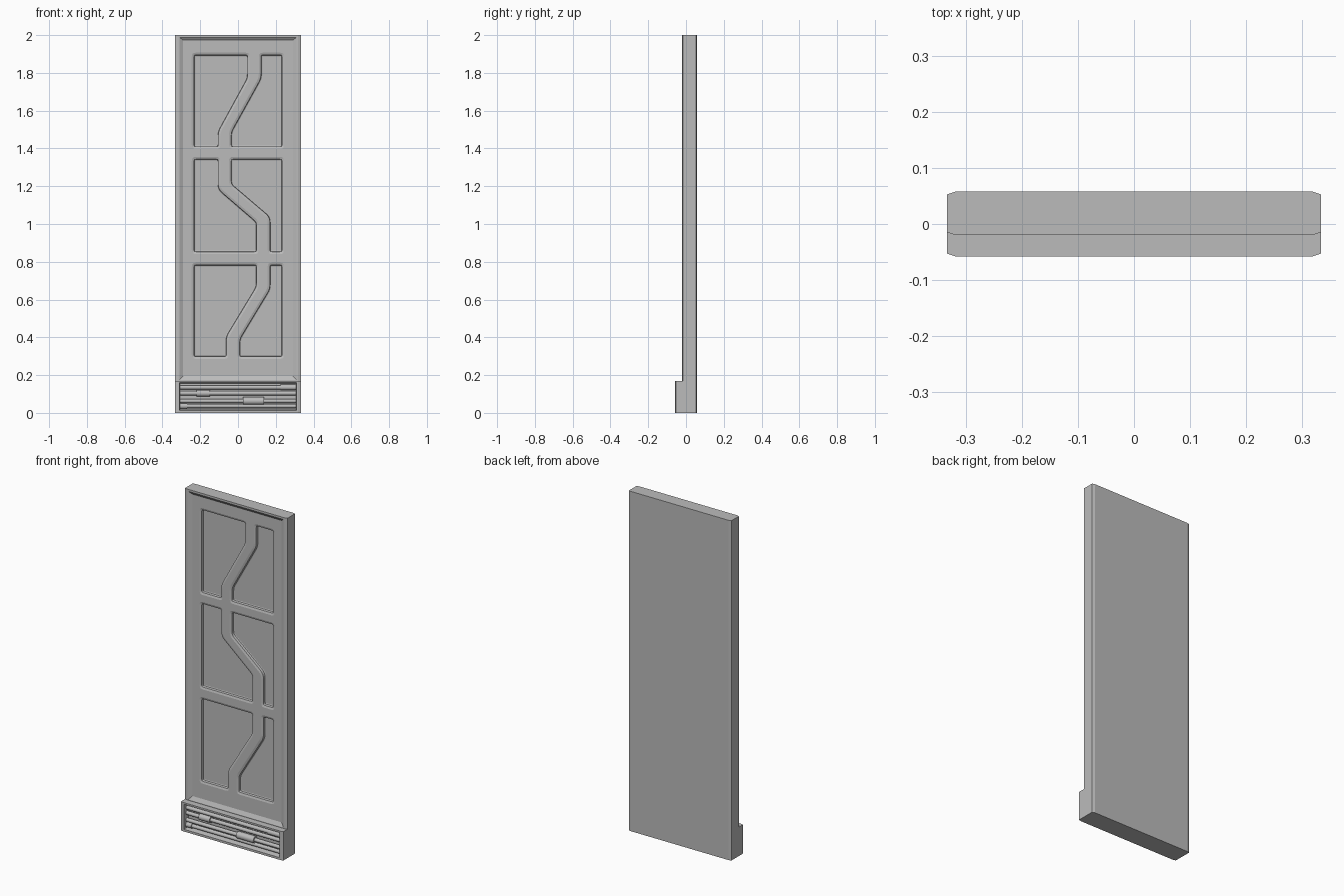
import bpy, bmesh, math
from mathutils import Vector, Matrix

cube = bpy.data.objects.get("Cube")
if cube:
    bpy.data.objects.remove(cube)

grey = bpy.data.materials.new("metal_grey")
grey.use_nodes = True
grey.diffuse_color = (0.5, 0.5, 0.5, 1)
grey.node_tree.nodes["Principled BSDF"].inputs["Base Color"].default_value = (0.5, 0.5, 0.5, 1)

WIDTH, BACK, CHAMFER = 0.333, 0.058, 0.015
FACE = WIDTH - CHAMFER


def finish(bm, name, smooth=False):
    bmesh.ops.remove_doubles(bm, verts=bm.verts, dist=0.0002)
    bmesh.ops.recalc_face_normals(bm, faces=bm.faces)
    mesh = bpy.data.meshes.new(name)
    bm.to_mesh(mesh)
    bm.free()
    mesh.materials.append(grey)
    obj = bpy.data.objects.new(name, mesh)
    bpy.context.collection.objects.link(obj)
    if smooth:
        bpy.ops.object.select_all(action='DESELECT')
        obj.select_set(True)
        bpy.context.view_layer.objects.active = obj
        bpy.ops.object.shade_smooth_by_angle(angle=math.radians(40))
    return obj


def rect(half, low, high):
    return [Vector(p) for p in ((-half, low), (half, low), (half, high), (-half, high))]


def ring(bm, points, y):
    return [bm.verts.new((p.x, y, p.y)) for p in points]


def bridge(bm, a, b):
    for i in range(len(a)):
        j = (i + 1) % len(a)
        bm.faces.new((a[i], a[j], b[j], b[i]))


def open_prism(bm, front, back, top):
    """Upright slab with chamfered corners, left open at the front."""
    c = 0.005
    half = [(FACE, front), (WIDTH, front + c), (WIDTH, back - c), (FACE, back)]
    outline = half + [(-x, y) for x, y in reversed(half)]
    low = [bm.verts.new((x, y, 0)) for x, y in outline]
    high = [bm.verts.new((x, y, top)) for x, y in outline]
    for i in range(len(low) - 1):
        bm.faces.new((low[i], low[i + 1], high[i + 1], high[i]))
    bm.faces.new(low)
    bm.faces.new(high)


def rounded(points, radius=0.022, steps=4):
    out = []
    for i, p in enumerate(points):
        a = p + (points[i - 1] - p).normalized() * radius
        b = p + (points[(i + 1) % len(points)] - p).normalized() * radius
        for s in range(steps + 1):
            t = s / steps
            out.append(a * (1 - t) ** 2 + p * 2 * t * (1 - t) + b * t * t)
    return out


def shrink(points, d):
    """Mitred inward offset of a counter-clockwise outline."""
    out = []
    for i, p in enumerate(points):
        e1 = (p - points[i - 1]).normalized()
        e2 = (points[(i + 1) % len(points)] - p).normalized()
        n1, n2 = Vector((-e1.y, e1.x)), Vector((-e2.y, e2.x))
        out.append(p + (n1 + n2) * (d / (1 + n1.dot(n2))))
    return out


# Pocket rows: bottom, top, channel bends (left and right side), each as (x, z)
SIDE = 0.245
ROWS = [
    (1.397, 1.907, [(-0.093, 1.485), (0.063, 1.77)], [(-0.048, 1.49), (0.11, 1.775)]),
    (0.841, 1.355, [(0.11, 1.015), (-0.093, 1.19)], [(0.157, 1.03), (-0.048, 1.205)]),
    (0.286, 0.795, [(-0.05, 0.40), (0.11, 0.665)], [(-0.003, 0.395), (0.157, 0.66)]),
]
pockets = []
for low, high, left, right in ROWS:
    (lx, _), (hx, _) = left
    pockets.append([(-SIDE, low), (lx, low), *left, (hx, high), (-SIDE, high)])
    (lx, _), (hx, _) = right
    pockets.append([(SIDE, low), (SIDE, high), (hx, high), *reversed(right), (lx, low)])

# Main panel: chamfered slab, stepped border, sunken pockets
bm = bmesh.new()
front, field = -0.02, -0.009
open_prism(bm, front, BACK, 2)
outer = ring(bm, rect(FACE, 0, 2), front)
lip = ring(bm, rect(0.31, 0.175, 1.988), front)
inner = ring(bm, rect(0.29, 0.196, 1.973), field)
bridge(bm, outer, lip)
bridge(bm, lip, inner)
border = [bm.edges.get((inner[i - 1], inner[i])) for i in range(4)]
for shape in pockets:
    base = rounded([Vector(p) for p in shape])
    previous = ring(bm, base, field)
    loop = previous
    for inset, depth in ((0.012, 0.004), (0.014, 0.018), (0.019, 0.02)):
        following = ring(bm, shrink(base, inset), field + depth)
        bridge(bm, previous, following)
        previous = following
    bm.faces.new(previous)
    border += [bm.edges.get((loop[i - 1], loop[i])) for i in range(len(loop))]
bmesh.ops.triangle_fill(bm, use_beauty=True, edges=border, normal=(0, -1, 0))
finish(bm, "main_panel")

# Plinth with an open service tray
bm = bmesh.new()
open_prism(bm, -BACK, -0.008, 0.17)
outer = ring(bm, rect(FACE, 0, 0.17), -BACK)
lip = ring(bm, rect(0.31, 0.013, 0.16), -BACK)
floor = ring(bm, rect(0.306, 0.02, 0.156), -0.022)
bridge(bm, outer, lip)
bridge(bm, lip, floor)
bm.faces.new(floor)
finish(bm, "plinth")


def tube(name, x, z, length, radius):
    bm = bmesh.new()
    turn = Matrix.Translation((x, -0.036, z)) @ Matrix.Rotation(math.pi / 2, 4, 'Y')
    bmesh.ops.create_cone(bm, cap_ends=True, segments=16, radius1=radius,
                          radius2=radius, depth=length, matrix=turn)
    finish(bm, name, smooth=True)


# Pipes, each with one coupling: height, coupling x, length, radius
for n, (z, x, length, radius) in enumerate([
        (0.036, -0.288, 0.036, 0.015), (0.063, 0.082, 0.112, 0.02),
        (0.104, -0.185, 0.072, 0.018), (0.135, 0.266, 0.08, 0.015)], 1):
    tube(f"pipe_{n}", 0, z, 0.614, 0.011)
    tube(f"coupling_{n}", x, z, length, radius)
